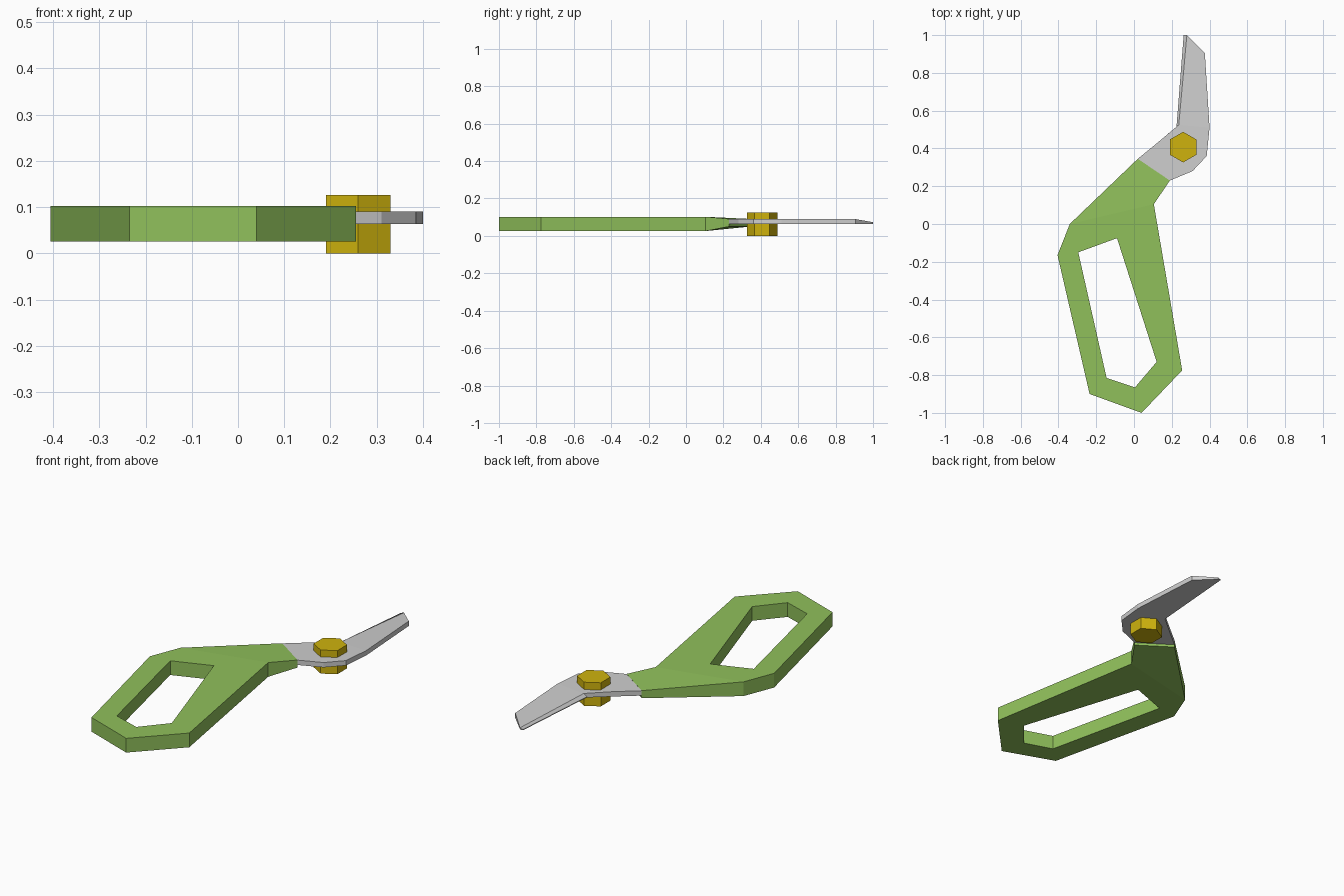
import bpy, bmesh, math

if "Cube" in bpy.data.objects:
    bpy.data.objects.remove(bpy.data.objects["Cube"])


def material(name, rgb):
    m = bpy.data.materials.new(name)
    m.diffuse_color = (*rgb, 1)
    m.use_nodes = True
    m.node_tree.nodes["Principled BSDF"].inputs["Base Color"].default_value = m.diffuse_color
    return m


GREEN = material("grip green", (0.28, 0.53, 0.105))
STEEL = material("blade grey", (0.62, 0.62, 0.62))
GOLD = material("bolt gold", (0.62, 0.45, 0.004))


def finish(bm, name, mat):
    bmesh.ops.recalc_face_normals(bm, faces=bm.faces[:])
    me = bpy.data.meshes.new(name)
    bm.to_mesh(me)
    bm.free()
    me.materials.append(mat)
    ob = bpy.data.objects.new(name, me)
    bpy.context.collection.objects.link(ob)
    return ob


def walls(bm, lower, upper, closed=True):
    n = len(lower)
    for i in range(n if closed else n - 1):
        j = (i + 1) % n
        bm.faces.new((lower[i], lower[j], upper[j], upper[i]))


# Handle: looped grip with a hole, plus a neck thinning towards the blade
outer = [(-0.34, 0), (-0.405, -0.165), (-0.235, -0.90), (0.04, -1.0),
         (0.255, -0.775), (0.105, 0.105)]
hole = [(-0.295, -0.15), (-0.145, -0.815), (0.005, -0.865),
        (0.12, -0.73), (-0.09, -0.075)]
neck_end = [(0.19, 0.23), (0.02, 0.345)]
bm = bmesh.new()
levels = []
for z, z_end in ((0.026, 0.05), (0.102, 0.0905)):
    o = [bm.verts.new((x, y, z)) for x, y in outer]
    h = [bm.verts.new((x, y, z)) for x, y in hole]
    e = [bm.verts.new((x, y, z_end)) for x, y in neck_end]
    edges = [bm.edges.new((lp[i], lp[(i + 1) % len(lp)]))
             for lp in (o, h) for i in range(len(lp))]
    bmesh.ops.triangle_fill(bm, edges=edges, use_beauty=True)
    bm.faces.new((o[-1], e[0], e[1], o[0]))
    levels.append((o, h, e))
(o0, h0, e0), (o1, h1, e1) = levels
walls(bm, o0 + e0 + o0[:1], o1 + e1 + o1[:1], closed=False)
walls(bm, h0, h1)
finish(bm, "handle", GREEN)

# Blade: flat shank, then a cutting part sloping to a sharp edge
LOW, TOP = 0.064, 0.09
outline = [(0.02, 0.345), (0.19, 0.23), (0.31, 0.28), (0.385, 0.36),
           (0.40, 0.51), (0.375, 0.905), (0.28, 1.0), (0.263, 1.0),
           (0.225, 0.515), (0.13, 0.435)]
top_z = [TOP] * 6 + [0.073, 0.068, 0.068, TOP]
bm = bmesh.new()
lo = [bm.verts.new((x, y, LOW)) for x, y in outline]
up = [bm.verts.new((x, y, z)) for (x, y), z in zip(outline, top_z)]
step = bm.verts.new((0.237, 0.525, 0.086))
bm.faces.new(lo)
walls(bm, lo, up)
bm.faces.new((*up[:5], step, up[9]))
bm.faces.new((up[4], up[5], up[6], step))
bm.faces.new((step, up[6], up[7], up[8]))
bm.faces.new((step, up[8], up[9]))
finish(bm, "blade", STEEL)

# Hexagonal pivot bolt through the blade
bm = bmesh.new()
ring = [(0.26 + 0.081 * math.sin(k * math.pi / 3),
         0.407 + 0.081 * math.cos(k * math.pi / 3)) for k in range(6)]
lo, up = ([bm.verts.new((x, y, z)) for x, y in ring] for z in (0, 0.126))
bm.faces.new(lo)
bm.faces.new(up)
walls(bm, lo, up)
finish(bm, "pivot_bolt", GOLD)
